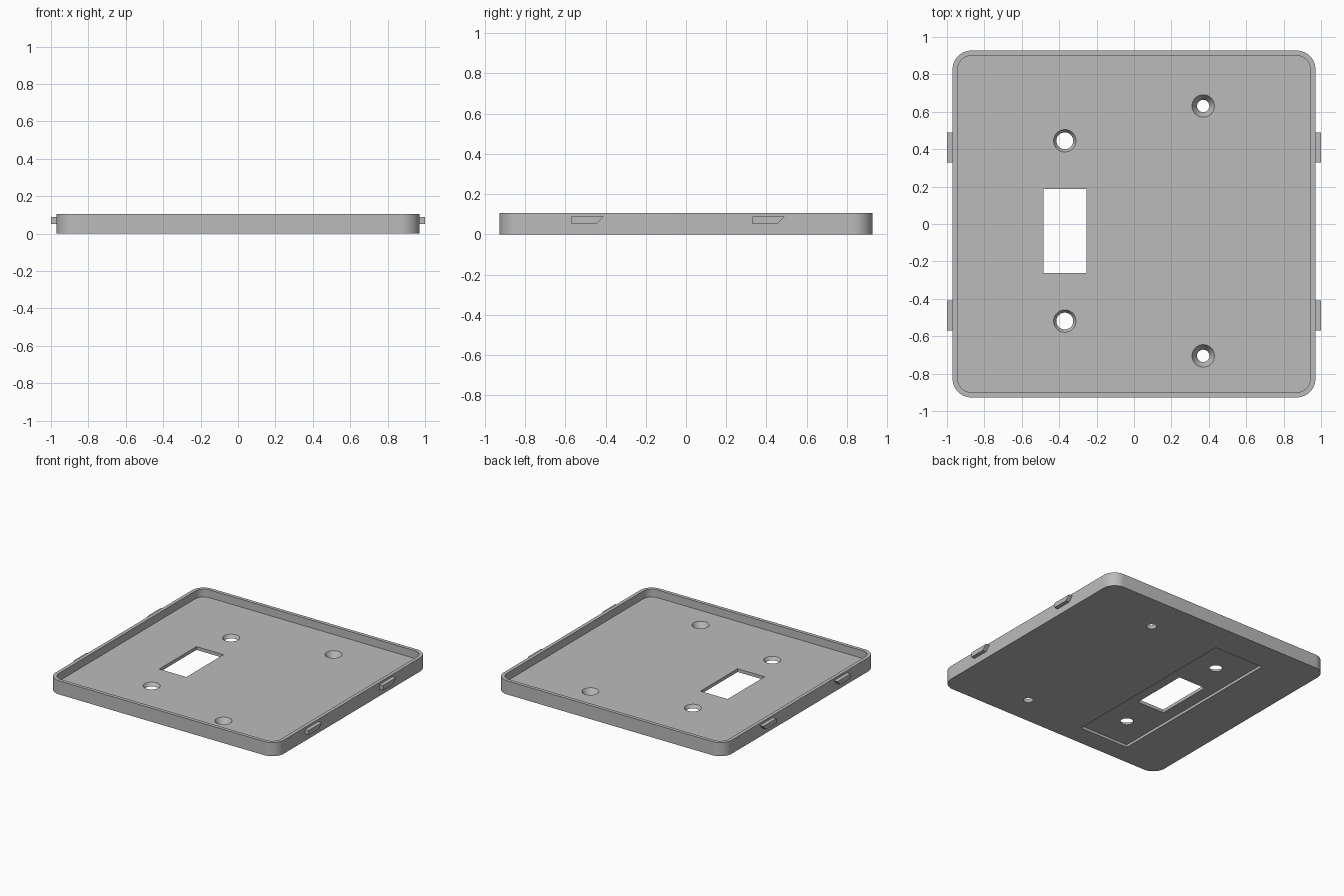
import bpy
import bmesh
from math import cos, sin, pi

if "Cube" in bpy.data.objects:
    bpy.data.objects.remove(bpy.data.objects["Cube"], do_unlink=True)

HALF_X, HALF_Y, HEIGHT = 0.97, 0.927, 0.105
FLOOR, WALL, CORNER, RECESS = 0.045, 0.027, 0.1, 0.02
SLOT_X, SLOT_Y = -0.37, -0.037

grey = bpy.data.materials.new("plain grey")
grey.use_nodes = True
colour = (0.5, 0.5, 0.5, 1)
grey.diffuse_color = colour
grey.node_tree.nodes["Principled BSDF"].inputs["Base Color"].default_value = colour


def finish(name, bm):
    bmesh.ops.recalc_face_normals(bm, faces=bm.faces)
    mesh = bpy.data.meshes.new(name)
    bm.to_mesh(mesh)
    bm.free()
    mesh.materials.append(grey)
    obj = bpy.data.objects.new(name, mesh)
    bpy.context.collection.objects.link(obj)
    return obj


def prism(name, points, offset):
    """Extrude a closed outline of 3D points by an offset."""
    bm = bmesh.new()
    face = bm.faces.new([bm.verts.new(p) for p in points])
    top = bmesh.ops.extrude_face_region(bm, geom=[face], use_keep_orig=True)
    verts = [v for v in top["geom"] if isinstance(v, bmesh.types.BMVert)]
    bmesh.ops.translate(bm, verts=verts, vec=offset)
    return finish(name, bm)


def rounded_slab(name, hx, hy, r, z0, z1, steps=14):
    points = []
    for q, (sx, sy) in enumerate([(1, 1), (-1, 1), (-1, -1), (1, -1)]):
        for i in range(steps + 1):
            a = (q + i / steps) * pi / 2
            points.append((sx * (hx - r) + r * cos(a), sy * (hy - r) + r * sin(a), z0))
    return prism(name, points, (0, 0, z1 - z0))


def box(name, x, y, hx, hy, z0, z1):
    corners = [(x - hx, y - hy, z0), (x + hx, y - hy, z0),
               (x + hx, y + hy, z0), (x - hx, y + hy, z0)]
    return prism(name, corners, (0, 0, z1 - z0))


def cone_cutter(x, y):
    """Countersink whose taper runs through the whole floor."""
    extra, slope = 0.01, 0.6
    bm = bmesh.new()
    bmesh.ops.create_cone(bm, cap_ends=True, segments=48,
                          radius1=0.033 - extra * slope, radius2=0.06 + extra * slope,
                          depth=FLOOR + 2 * extra)
    bmesh.ops.translate(bm, verts=bm.verts, vec=(x, y, FLOOR / 2))
    return finish("countersink_cutter", bm)


def cut(target, cutter):
    cutter.hide_render = True
    mod = target.modifiers.new("cut", "BOOLEAN")
    mod.operation, mod.solver, mod.object = "DIFFERENCE", "EXACT", cutter
    bpy.context.view_layer.objects.active = target
    bpy.ops.object.modifier_apply(modifier=mod.name)
    bpy.data.objects.remove(cutter, do_unlink=True)


# Shallow tray with a raised rim
plate = rounded_slab("cover_plate", HALF_X, HALF_Y, CORNER, 0, HEIGHT)
cut(plate, rounded_slab("tray_cutter", HALF_X - WALL, HALF_Y - WALL,
                        CORNER - WALL, FLOOR, HEIGHT + 0.1))

# Recess underneath, switch slot and screw holes
cut(plate, box("recess_cutter", SLOT_X, SLOT_Y, 0.208, 0.73, -0.1, RECESS))
cut(plate, box("slot_cutter", SLOT_X, SLOT_Y, 0.115, 0.225, -0.1, 0.2))
for hole_x, spread in [(SLOT_X, 0.482), (-SLOT_X, 0.668)]:
    for side in (-1, 1):
        cut(plate, cone_cutter(hole_x, SLOT_Y + side * spread))

# Smooth corners and holes, crisp edges
bpy.ops.object.select_all(action="DESELECT")
plate.select_set(True)
bpy.context.view_layer.objects.active = plate
bpy.ops.object.shade_smooth_by_angle(angle=pi / 6)

# Clip tabs on both sides, each with a sloping rear end
for side_name, side in [("left", 1), ("right", -1)]:
    for end_name, y in [("rear", 0.33), ("front", -0.57)]:
        x = side * (HALF_X - 0.005)
        outline = [(x, y, 0.052), (x, y + 0.125, 0.052),
                   (x, y + 0.16, 0.088), (x, y, 0.088)]
        prism(f"{side_name}_{end_name}_clip_tab", outline, (side * 0.035, 0, 0))
